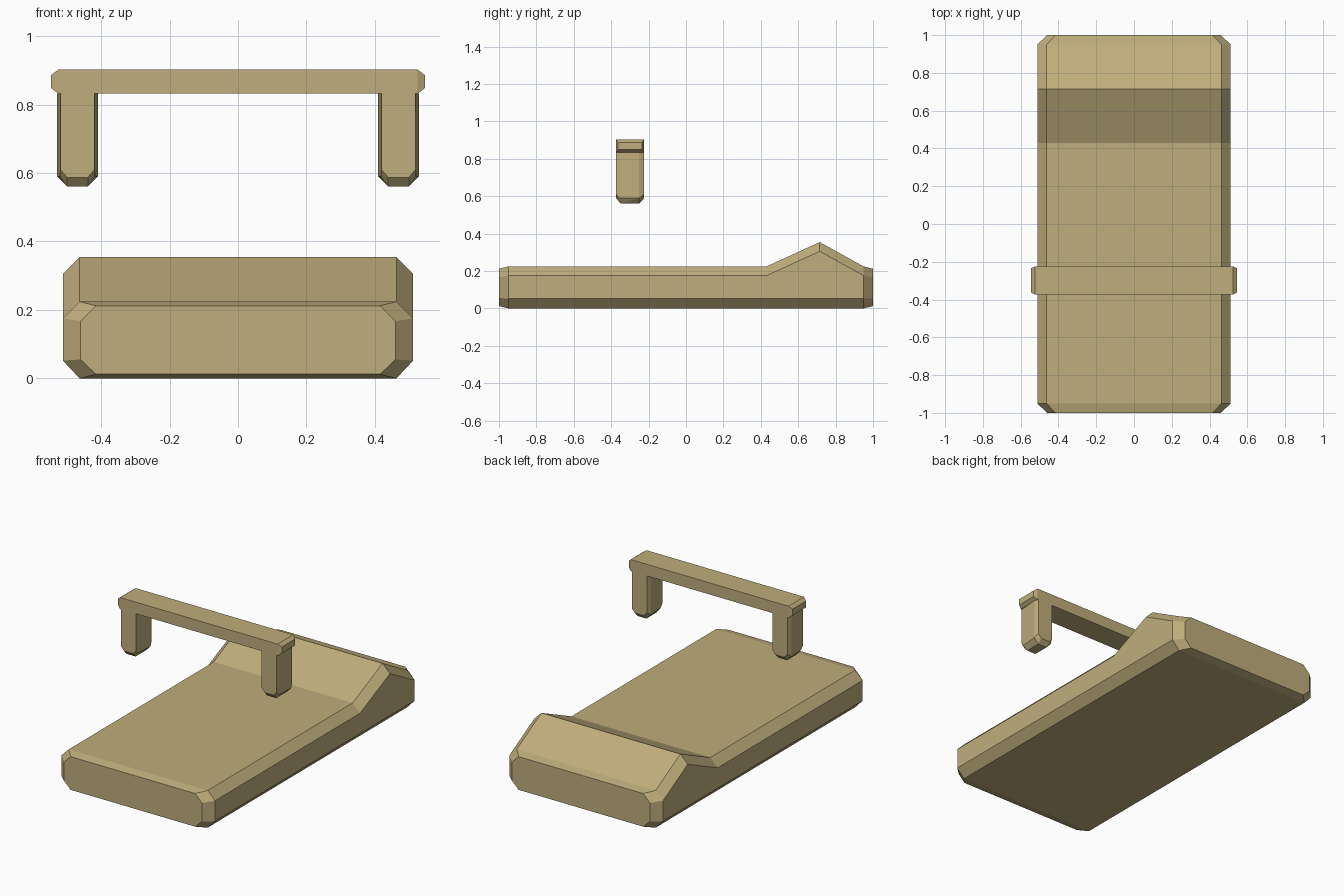
import bpy, bmesh

if "Cube" in bpy.data.objects:
    bpy.data.objects.remove(bpy.data.objects["Cube"])


def finish(name, bm):
    bmesh.ops.recalc_face_normals(bm, faces=bm.faces[:])
    me = bpy.data.meshes.new(name)
    bm.to_mesh(me)
    bm.free()
    ob = bpy.data.objects.new(name, me)
    bpy.context.collection.objects.link(ob)
    me.materials.append(mat)
    return ob


def hull(name, points):
    bm = bmesh.new()
    verts = [bm.verts.new(p) for p in points]
    bmesh.ops.convex_hull(bm, input=verts)
    bmesh.ops.dissolve_limit(bm, angle_limit=0.01, verts=bm.verts[:], edges=bm.edges[:])
    return finish(name, bm)


mat = bpy.data.materials.new("tan")
mat.diffuse_color = (0.52, 0.42, 0.2, 1)
mat.use_nodes = True
mat.node_tree.nodes["Principled BSDF"].inputs["Base Color"].default_value = mat.diffuse_color

# Base slab: chamfered cross-sections lofted along y, with a raised ridge at the back
# (y, outer x, inner x, bottom z, lower side z, upper side z, top z)
sections = [
    (-1.0, 0.46, 0.415, 0.012, 0.055, 0.167, 0.212),
    (-0.95, 0.512, 0.463, 0.0, 0.052, 0.175, 0.224),
    (0.43, 0.512, 0.463, 0.0, 0.052, 0.175, 0.224),
    (0.715, 0.512, 0.463, 0.0, 0.052, 0.305, 0.354),
    (0.95, 0.512, 0.463, 0.0, 0.052, 0.175, 0.224),
    (1.0, 0.46, 0.415, 0.012, 0.055, 0.167, 0.212),
]
bm = bmesh.new()
rings = []
for y, xo, xi, z0, z1, z2, z3 in sections:
    half = [(xi, z0), (xo, z1), (xo, z2), (xi, z3)]
    loop = half + [(-x, z) for x, z in reversed(half)]
    rings.append([bm.verts.new((x, y, z)) for x, z in loop])
for a, b in zip(rings, rings[1:]):
    for i in range(8):
        j = (i + 1) % 8
        bm.faces.new((a[i], a[j], b[j], b[i]))
bm.faces.new(rings[0])
bm.faces.new(rings[-1])
finish("base", bm)

# Crossbar with tapered ends
Y0, Y1 = -0.373, -0.225
bar = [(s * 0.525, y, z) for s in (-1, 1) for y in (Y0, Y1) for z in (0.832, 0.902)]
bar += [(s * 0.546, y, z) for s in (-1, 1) for y in (Y0 + 0.01, Y1 - 0.01) for z in (0.848, 0.886)]
hull("crossbar", bar)

# Two legs with slightly flared sides and chamfered feet
for side, label in ((-1, "left"), (1, "right")):
    pts = []
    for s in (-1, 1):
        pts += [(s * x, y, z) for x, y, z in (
            (0.05, Y0, 0.832), (0.06, -0.25, 0.832), (0.05, Y1, 0.832),
            (0.05, Y0, 0.61), (0.0515, -0.355, 0.59), (0.06, -0.25, 0.59), (0.05, Y1, 0.61),
            (0.03, Y0, 0.587), (0.03, Y1, 0.587),
            (0.03, -0.348, 0.56), (0.03, -0.25, 0.56))]
    hull(label + "_leg", [(x + side * 0.469, y, z) for x, y, z in pts])
